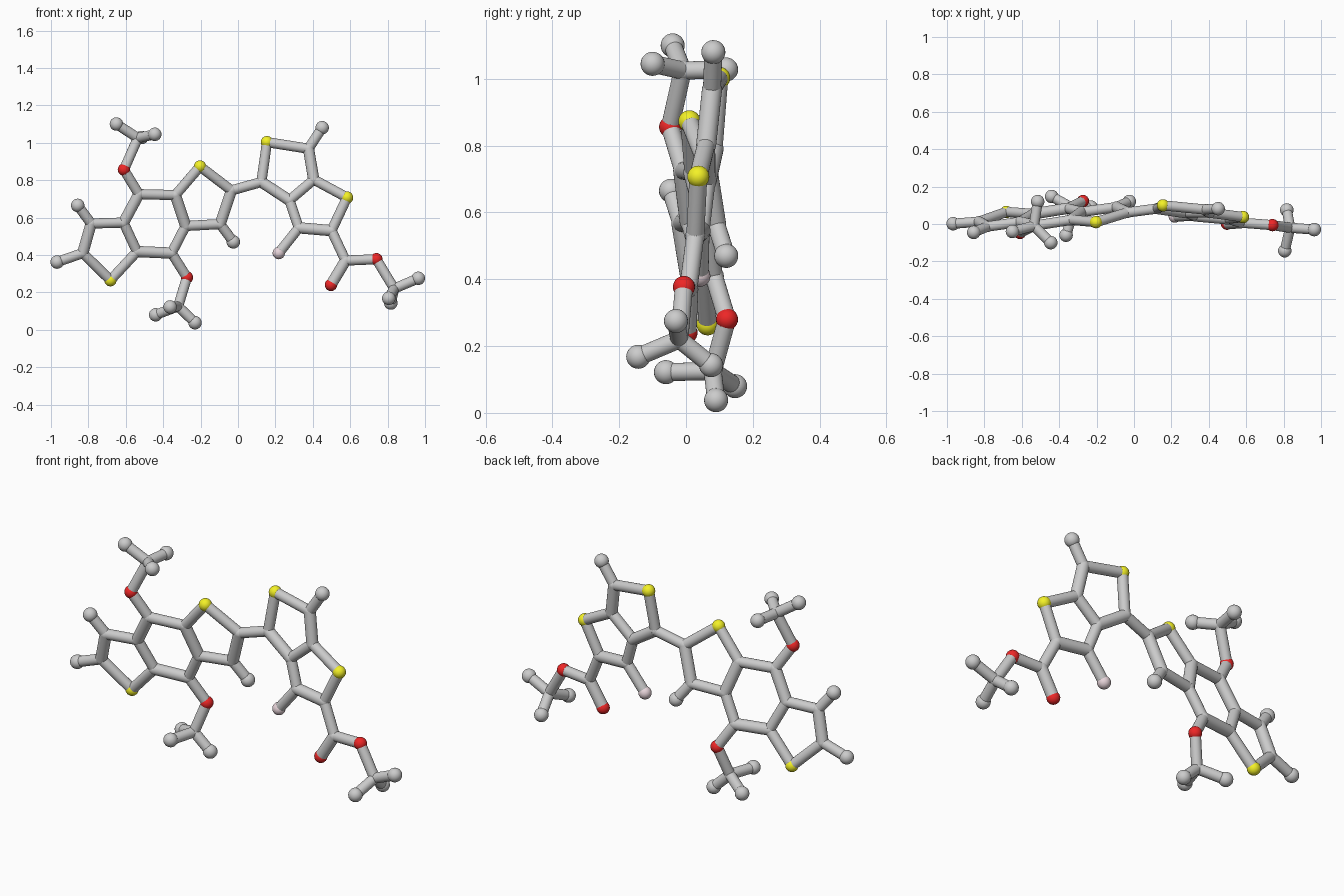
import bpy
from mathutils import Vector

if "Cube" in bpy.data.objects:
    bpy.data.objects.remove(bpy.data.objects["Cube"])

BOND_R, DOUBLE_R, BALL_R, END_R = 0.027, 0.030, 0.033, 0.036


def material(name, rgb):
    m = bpy.data.materials.new(name)
    m.diffuse_color = (*rgb, 1)
    m.use_nodes = True
    m.node_tree.nodes["Principled BSDF"].inputs["Base Color"].default_value = m.diffuse_color
    return m


MATS = {"S": material("yellow", (0.9, 0.88, 0.02)),
        "O": material("red", (0.85, 0.02, 0.02)),
        "F": material("pink", (0.8, 0.66, 0.7))}


# The two ring systems each lie in a slightly tilted plane
def left_plane(x, z):
    return Vector((x, 0.0375 + 0.15 * (x + 0.442) - 0.208 * (z - 0.568), z))


def right_plane(x, z):
    return Vector((x, 0.04 - 0.083 * (x - 0.22) + 0.091 * (z - 0.41), z))


# Flat ring atoms as (x, z); first letter of the key is the kind
left = {
    "C1": (-0.53, 0.725), "C2": (-0.335, 0.72), "C3": (-0.28, 0.555),
    "C4": (-0.355, 0.41), "C5": (-0.54, 0.418), "C6": (-0.612, 0.573),
    "S1": (-0.203, 0.873), "C7": (-0.035, 0.745), "C8": (-0.095, 0.565),
    "S2": (-0.682, 0.265), "C9": (-0.83, 0.41), "C10": (-0.785, 0.568),
    "O1": (-0.61, 0.856), "O2": (-0.273, 0.28),
    "H1": (-0.025, 0.47), "H2": (-0.967, 0.362), "H3": (-0.857, 0.665)}
right = {
    "C11": (0.125, 0.79), "S3": (0.155, 1.003), "C12": (0.377, 0.968),
    "C13": (0.405, 0.803), "C14": (0.275, 0.692), "C15": (0.325, 0.545),
    "C16": (0.5, 0.53), "S4": (0.583, 0.707), "C17": (0.575, 0.37),
    "O3": (0.497, 0.24), "O4": (0.74, 0.377),
    "F1": (0.218, 0.41), "H4": (0.45, 1.08)}
# End groups stick out of the planes, as (x, y, z)
ends = {
    "C18": (-0.535, -0.01, 1.025), "H5": (-0.65, -0.04, 1.10),
    "H6": (-0.445, -0.10, 1.045), "H7": (-0.515, 0.12, 1.028),
    "C19": (-0.32, 0.08, 0.125), "H8": (-0.44, 0.147, 0.08),
    "H9": (-0.23, 0.09, 0.038), "H10": (-0.363, -0.06, 0.122),
    "C20": (0.835, -0.02, 0.22), "H11": (0.964, -0.03, 0.275),
    "H12": (0.806, -0.143, 0.168), "H13": (0.817, 0.075, 0.143)}

atoms = {k: left_plane(*v) for k, v in left.items()}
atoms.update({k: right_plane(*v) for k, v in right.items()})
atoms.update({k: Vector(v) for k, v in ends.items()})

# Chains of connected atoms
chains = """C1 C2 C3 C4 C5 C6 C1 O1 C18 H5|C18 H6|C18 H7|C2 S1 C7 C8 C3|C8 H1
C4 O2 C19 H8|C19 H9|C19 H10|C5 S2 C9 C10 C6|C9 H2|C10 H3|C7 C11 S3 C12 C13 C14 C11
C12 H4|C13 S4 C16 C15 C14|C15 F1|C16 C17 O3|C17 O4 C20 H11|C20 H12|C20 H13"""
doubles = {"C2 C3", "C4 C5", "C6 C1", "C7 C8", "C9 C10", "C12 C13",
           "C14 C11", "C16 C15", "C17 O3"}


def finish(ob, name):
    ob.name = name
    bpy.ops.object.shade_smooth_by_angle()


def ball(key, p):
    kind = key[0]
    r = {"C": DOUBLE_R, "H": END_R}.get(kind, BALL_R)
    bpy.ops.mesh.primitive_uv_sphere_add(segments=24, ring_count=14, radius=r, location=p)
    ob = bpy.context.object
    if kind in MATS:
        ob.data.materials.append(MATS[kind])
    label = {"C": "joint", "H": "end_ball", "S": "yellow_ball",
             "O": "red_ball", "F": "pink_ball"}[kind]
    finish(ob, f"{label}_{key[1:]}")


def rod(a, b):
    p, q = atoms[a], atoms[b]
    r = DOUBLE_R if f"{a} {b}" in doubles else BOND_R
    bpy.ops.mesh.primitive_cylinder_add(vertices=24, radius=r, depth=(q - p).length,
                                        location=(p + q) / 2)
    ob = bpy.context.object
    ob.rotation_euler = (q - p).to_track_quat("Z", "Y").to_euler()
    finish(ob, f"rod_{a}_{b}")


# Balls and joints
for key, p in atoms.items():
    ball(key, p)

# Rods between neighbouring balls
for chain in chains.replace("\n", "|").split("|"):
    keys = chain.split()
    for a, b in zip(keys, keys[1:]):
        rod(a, b)
